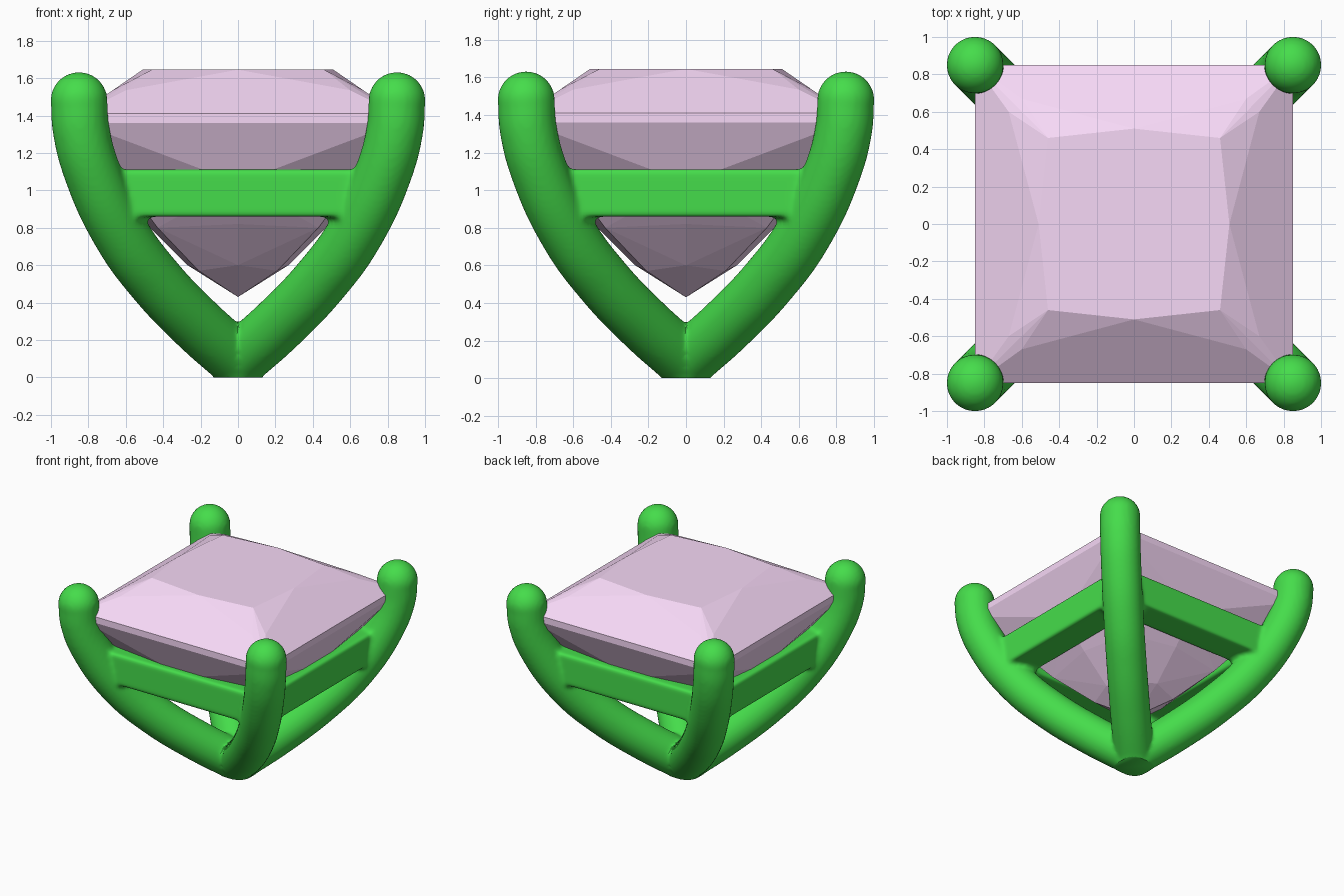
import bpy, bmesh, math
from mathutils import Vector

if "Cube" in bpy.data.objects:
    bpy.data.objects.remove(bpy.data.objects["Cube"])


def material(name, color):
    m = bpy.data.materials.new(name)
    m.diffuse_color = (*color, 1)
    m.use_nodes = True
    m.node_tree.nodes["Principled BSDF"].inputs["Base Color"].default_value = m.diffuse_color
    return m


def activate(objs):
    bpy.ops.object.select_all(action='DESELECT')
    for o in objs:
        o.select_set(True)
    bpy.context.view_layer.objects.active = objs[0]


def prong(sx, sy):
    # curved round wire rising along a diagonal, with a ball tip
    path = [(0, .09), (.22, .285), (.44, .515), (.62, .76), (.78, 1.1), (.84, 1.33), (.85, 1.48)]
    cu = bpy.data.curves.new("prong", 'CURVE')
    cu.dimensions = '3D'
    cu.bevel_depth = .152
    cu.bevel_resolution = 10
    cu.use_fill_caps = True
    sp = cu.splines.new('BEZIER')
    sp.bezier_points.add(len(path) - 1)
    for p, (d, z) in zip(sp.bezier_points, path):
        p.co = (d * sx, d * sy, z)
        p.handle_left_type = p.handle_right_type = 'AUTO'
    ob = bpy.data.objects.new("prong", cu)
    bpy.context.collection.objects.link(ob)
    activate([ob])
    bpy.ops.object.convert(target='MESH')
    bpy.ops.mesh.primitive_uv_sphere_add(segments=40, ring_count=24, radius=.152,
                                         location=(.85 * sx, .85 * sy, 1.48))
    return [ob, bpy.context.object]


# setting: four prongs, four rails and a small foot
parts = []
for sx in (1, -1):
    for sy in (1, -1):
        parts += prong(sx, sy)
for i in range(4):
    a = i * math.pi / 2
    bpy.ops.mesh.primitive_cube_add(size=1, rotation=(0, 0, a),
                                    location=(.655 * math.sin(a), -.655 * math.cos(a), .985))
    bpy.context.object.scale = (1.42, .25, .252)
    parts.append(bpy.context.object)
bpy.ops.mesh.primitive_cylinder_add(vertices=32, radius=.13, depth=.22, location=(0, 0, .1))
parts.append(bpy.context.object)
activate(parts)
bpy.ops.object.join()
setting = bpy.context.object
setting.name = "prong_setting"
bpy.ops.object.transform_apply(location=True, rotation=True, scale=True)

# fuse the parts and soften the joins
rm = setting.modifiers.new("fuse", 'REMESH')
rm.mode = 'VOXEL'
rm.voxel_size = .016
sm = setting.modifiers.new("soften", 'SMOOTH')
sm.factor = .5
sm.iterations = 5
bpy.ops.object.convert(target='MESH')

# flat foot at z = 0
bm = bmesh.new()
bm.from_mesh(setting.data)
cut = bmesh.ops.bisect_plane(bm, geom=bm.verts[:] + bm.edges[:] + bm.faces[:],
                             plane_co=(0, 0, 0), plane_no=(0, 0, -1), clear_outer=True)
bmesh.ops.holes_fill(bm, edges=[e for e in bm.edges if e.is_boundary])
bm.to_mesh(setting.data)
bm.free()
activate([setting])
bpy.ops.object.shade_smooth_by_angle(angle=math.radians(40))
setting.data.materials.clear()
setting.data.materials.append(material("green", (.06, .72, .07)))

# gem: convex hull of points repeated around four quarter turns
quarter = [
    (.46, .46, 1.645), (.51, 0, 1.645),                  # table
    (.67, .60, 1.535), (.67, -.60, 1.535),               # crown step
    (.85, .85, 1.41), (.85, .85, 1.36),                  # girdle
    (.60, .60, 1.08), (.69, 0, 1.04),                    # pavilion
    (.43, .43, .80), (.49, 0, .82), (.21, .21, .57), (.27, 0, .60),
    (0, 0, .43),                                         # culet
]
bm = bmesh.new()
for p in quarter[:-1]:
    for k in range(4):
        c, s = round(math.cos(k * math.pi / 2)), round(math.sin(k * math.pi / 2))
        bm.verts.new((p[0] * c - p[1] * s, p[0] * s + p[1] * c, p[2]))
bm.verts.new(quarter[-1])
res = bmesh.ops.convex_hull(bm, input=bm.verts[:])
bmesh.ops.delete(bm, geom=[v for v in bm.verts if not v.link_faces], context='VERTS')
bmesh.ops.dissolve_limit(bm, angle_limit=.01, verts=bm.verts[:], edges=bm.edges[:])
bmesh.ops.recalc_face_normals(bm, faces=bm.faces[:])
me = bpy.data.meshes.new("gem")
bm.to_mesh(me)
bm.free()
gem = bpy.data.objects.new("princess_cut_gem", me)
bpy.context.collection.objects.link(gem)
me.materials.append(material("pink", (.93, .69, .93)))
